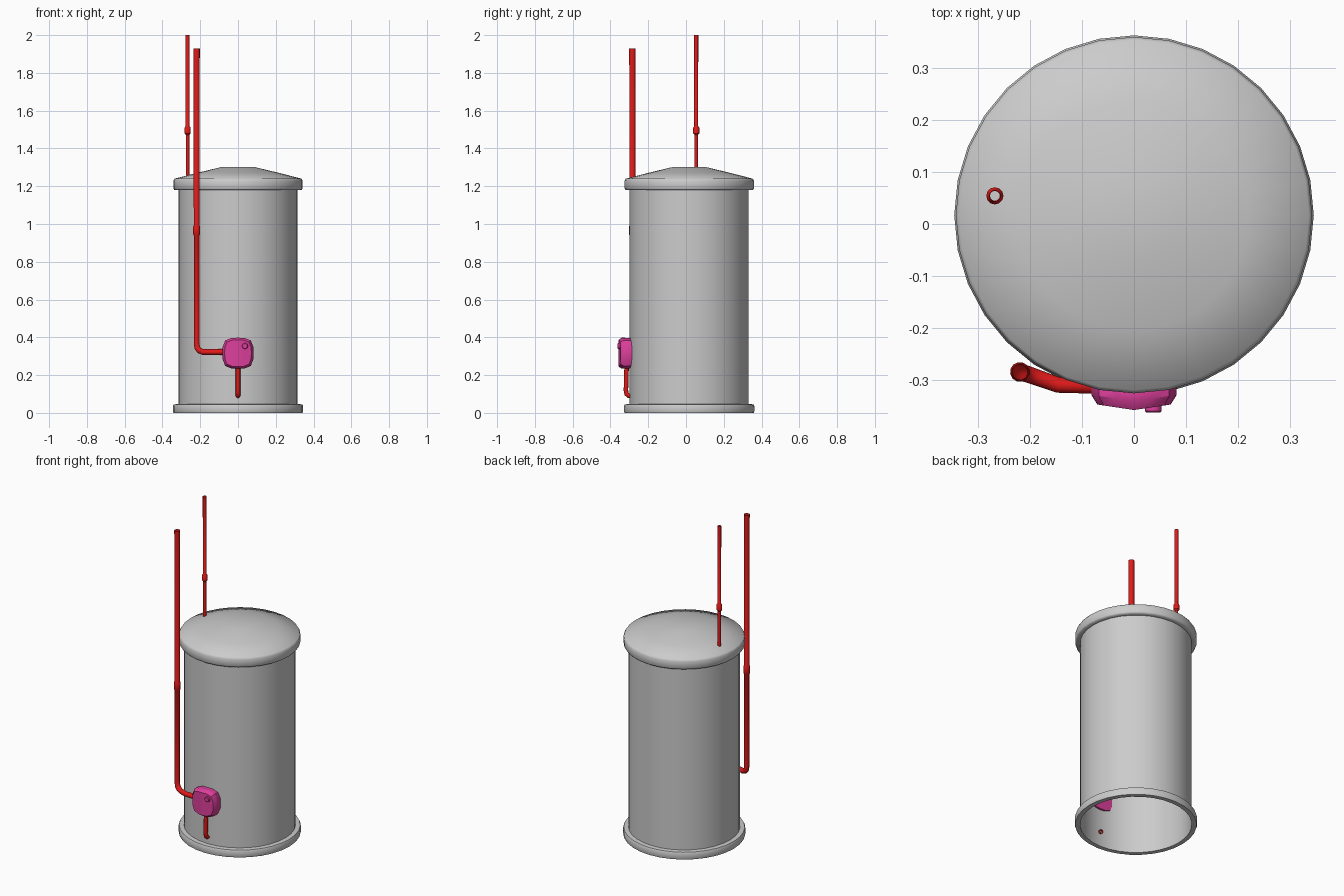
import bpy, bmesh, math

if "Cube" in bpy.data.objects:
    bpy.data.objects.remove(bpy.data.objects["Cube"])

CY = 0.017      # tank axis in y
SIDES = 32


def material(name, rgb):
    m = bpy.data.materials.new(name)
    m.diffuse_color = (*rgb, 1)
    m.use_nodes = True
    m.node_tree.nodes["Principled BSDF"].inputs["Base Color"].default_value = m.diffuse_color
    return m


RED = material("red", (0.75, 0.01, 0.01))
PINK = material("pink", (0.72, 0.05, 0.33))


def smooth(obj, angle=40):
    bpy.ops.object.select_all(action='DESELECT')
    obj.select_set(True)
    bpy.context.view_layer.objects.active = obj
    bpy.ops.object.shade_smooth_by_angle(angle=math.radians(angle))


def finish(bm, name, mat=None, angle=40, recalc=True):
    if recalc:
        bmesh.ops.recalc_face_normals(bm, faces=bm.faces)
    me = bpy.data.meshes.new(name)
    bm.to_mesh(me)
    bm.free()
    obj = bpy.data.objects.new(name, me)
    bpy.context.collection.objects.link(obj)
    if mat:
        me.materials.append(mat)
    smooth(obj, angle)
    return obj


def bridge(bm, rings):
    for a, b in zip(rings, rings[1:]):
        n = len(a)
        for i in range(n):
            bm.faces.new((a[i], a[(i + 1) % n], b[(i + 1) % n], b[i]))


def lathe(name, profile, angle=40, cap=False):
    # profile runs upward on the outside, as (radius, z)
    bm = bmesh.new()
    rings = []
    for r, z in profile:
        rings.append([bm.verts.new((r * math.cos(2 * math.pi * i / SIDES),
                                    CY + r * math.sin(2 * math.pi * i / SIDES), z))
                      for i in range(SIDES)])
    bridge(bm, rings)
    if cap:
        bm.faces.new(rings[-1])
    return finish(bm, name, None, angle, recalc=False)


def pipe(name, points):
    # open tube through points given as (x, y, z, radius)
    cu = bpy.data.curves.new(name, 'CURVE')
    cu.dimensions = '3D'
    cu.bevel_depth = 1.0
    cu.bevel_resolution = 4
    cu.use_fill_caps = False
    sp = cu.splines.new('POLY')
    sp.points.add(len(points) - 1)
    for p, (x, y, z, r) in zip(sp.points, points):
        p.co = (x, y, z, 1)
        p.radius = r
    obj = bpy.data.objects.new(name, cu)
    bpy.context.collection.objects.link(obj)
    bpy.ops.object.select_all(action='DESELECT')
    obj.select_set(True)
    bpy.context.view_layer.objects.active = obj
    bpy.ops.object.convert(target='MESH')
    obj = bpy.context.view_layer.objects.active
    obj.data.materials.clear()
    obj.data.materials.append(RED)
    smooth(obj)


# tank shell, foot band and domed lid
lathe("tank_body", [(0.315, 0.0), (0.315, 1.19)])
lathe("foot_band", [(0.315, 0.0), (0.342, 0.0), (0.345, 0.008), (0.345, 0.036),
                    (0.341, 0.045), (0.315, 0.047)], 60)
lathe("domed_lid", [(0.315, 1.18), (0.337, 1.18), (0.342, 1.188), (0.342, 1.230),
                    (0.336, 1.240), (0.22, 1.270), (0.09, 1.301)], 60, cap=True)

# tall burner pipe with elbow and coupling
bx, by = -0.219, -0.284
pipe("burner_pipe", [
    (-0.06, -0.311, 0.322, 0.015), (-0.145, -0.309, 0.322, 0.015),
    (-0.185, -0.295, 0.322, 0.0155), (-0.205, -0.288, 0.330, 0.016),
    (bx + 0.003, by - 0.001, 0.345, 0.016), (bx, by, 0.368, 0.0145),
    (bx, by, 0.938, 0.0145), (bx, by, 0.945, 0.019), (bx, by, 0.985, 0.019),
    (bx, by, 0.993, 0.0155), (bx, by, 1.93, 0.017)])

# thin lid pipe with coupling
lx, ly = -0.267, 0.054
pipe("lid_pipe", [
    (lx, ly, 1.245, 0.0095), (lx, ly, 1.472, 0.0095), (lx, ly, 1.480, 0.0165),
    (lx, ly, 1.510, 0.0165), (lx, ly, 1.518, 0.0105), (lx, ly, 2.0, 0.011)])

# short feed pipe curling back into the tank
pipe("feed_pipe", [
    (0, -0.314, 0.26, 0.012), (0, -0.318, 0.12, 0.012), (0, -0.315, 0.100, 0.012),
    (0, -0.305, 0.091, 0.012), (0, -0.285, 0.089, 0.012)])

# control box: rounded square outline, folded slightly around the tank
bm = bmesh.new()
rings = []
N = 16
for y, s in [(-0.286, 0.97), (-0.325, 1.0), (-0.340, 1.0), (-0.357, 0.86)]:
    ring = []
    for i in range(N):
        a = 2 * math.pi * i / N
        c, d = math.cos(a), math.sin(a)
        k = (abs(c) ** 3.6 + abs(d) ** 3.6) ** (-1 / 3.6)
        x = 0.082 * s * k * c
        bend = 0.15 * abs(x) if y < -0.3 else 0
        ring.append(bm.verts.new((x, y + bend, 0.316 + 0.082 * s * k * d)))
    rings.append(ring)
bridge(bm, rings)
bm.faces.new(rings[0])
# front face split along the fold
f = rings[-1]
bm.faces.new(f[N // 4:3 * N // 4 + 1])
bm.faces.new(f[3 * N // 4:] + f[:N // 4 + 1])
finish(bm, "control_box", PINK, 35)

# round knob on the box
bm = bmesh.new()
rings = [[bm.verts.new((0.037 + r * math.cos(math.pi * i / 6), y,
                        0.354 + r * math.sin(math.pi * i / 6))) for i in range(12)]
         for y, r in [(-0.342, 0.016), (-0.359, 0.016), (-0.362, 0.013)]]
bridge(bm, rings)
bm.faces.new(rings[-1])
bm.faces.new(rings[0])
finish(bm, "knob", PINK)
